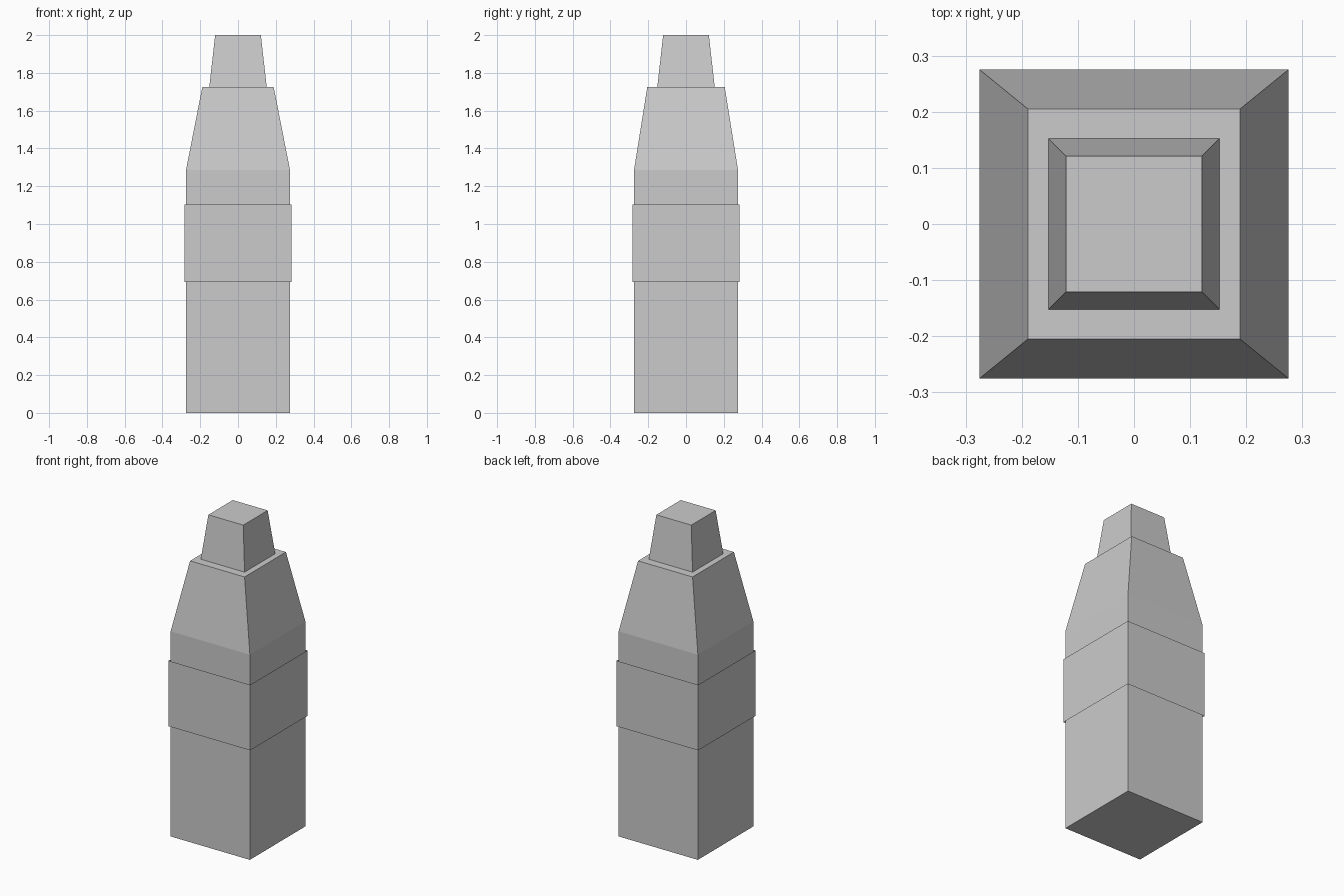
import bpy
import bmesh

cube = bpy.data.objects.get("Cube")
if cube:
    bpy.data.objects.remove(cube)

grey = bpy.data.materials.new("plain grey")
grey.use_nodes = True
colour = (0.6, 0.6, 0.6, 1)
grey.diffuse_color = colour
grey.node_tree.nodes["Principled BSDF"].inputs["Base Color"].default_value = colour


def square_loft(name, sections, capped=True):
    """Join rectangular sections (half x, half y, z) from bottom to top."""
    bm = bmesh.new()
    rings = [[bm.verts.new((sx * hx, sy * hy, z))
              for sx, sy in ((-1, -1), (1, -1), (1, 1), (-1, 1))]
             for hx, hy, z in sections]
    for low, high in zip(rings, rings[1:]):
        for i in range(4):
            j = (i + 1) % 4
            bm.faces.new((low[i], low[j], high[j], high[i]))
    if capped:
        bm.faces.new(rings[0][::-1])
        bm.faces.new(rings[-1])
    mesh = bpy.data.meshes.new(name)
    bm.to_mesh(mesh)
    bm.free()
    mesh.materials.append(grey)
    obj = bpy.data.objects.new(name, mesh)
    bpy.context.collection.objects.link(obj)
    return obj


# Square body with tapered shoulders
W = 0.275
square_loft("body", [(W, W, 0), (W, W, 1.287), (0.189, 0.205, 1.725)])

# Thin open sleeve around the middle
square_loft("label_sleeve", [(0.283, 0.283, 0.692), (0.283, 0.283, 1.103)], capped=False)

# Tapered cap
square_loft("cap", [(0.152, 0.152, 1.725), (0.121, 0.121, 2)])
